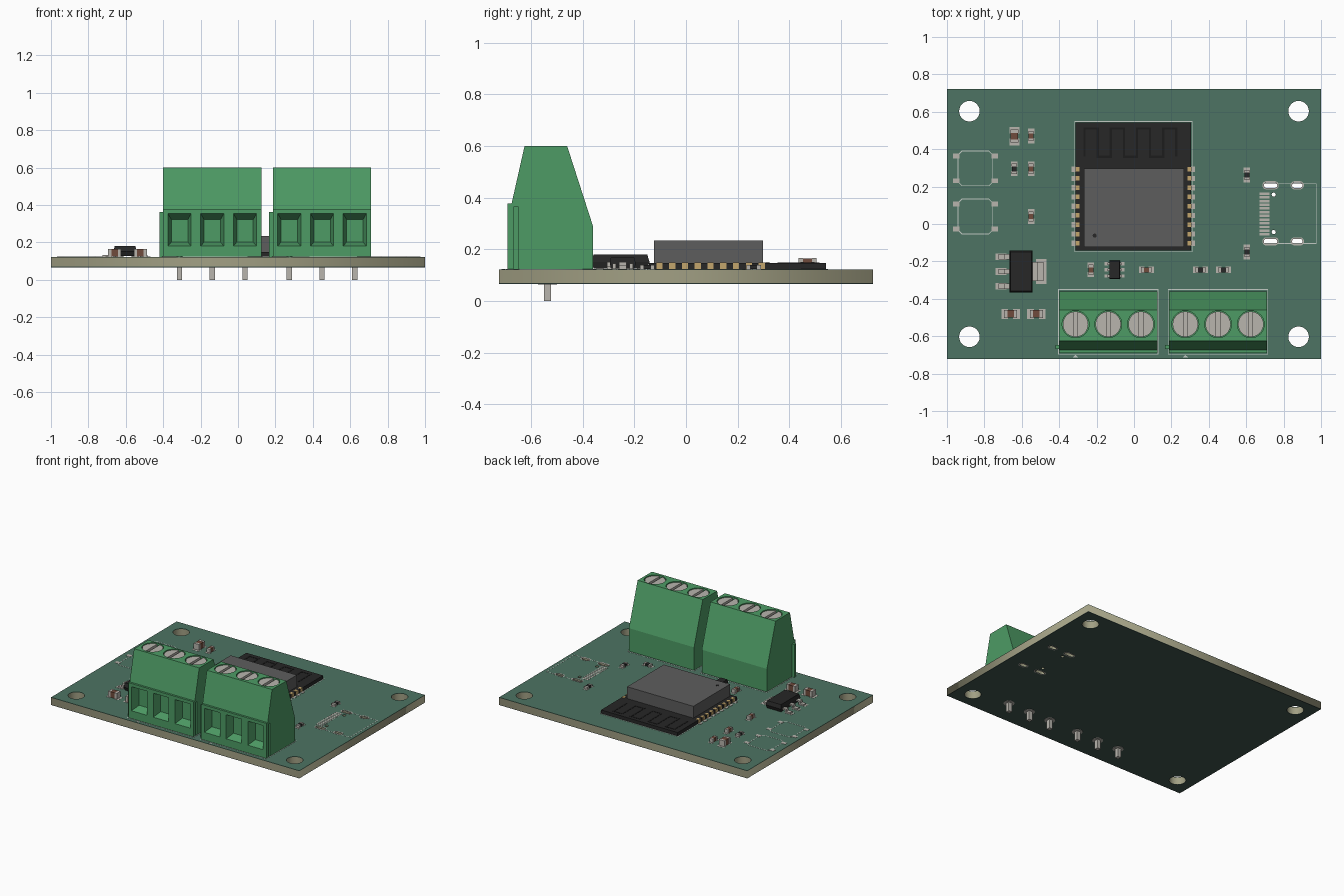
import bpy, bmesh, math
from mathutils import Matrix

if "Cube" in bpy.data.objects:
    bpy.data.objects.remove(bpy.data.objects["Cube"])

def mat(name, r, g, b):
    m = bpy.data.materials.new(name)
    m.diffuse_color = (r, g, b, 1)
    m.use_nodes = True
    m.node_tree.nodes["Principled BSDF"].inputs["Base Color"].default_value = m.diffuse_color
    return m

MASK = mat("mask_green", 0.075, 0.175, 0.125)
UNDER = mat("mask_underside", 0.05, 0.09, 0.075)
CORE = mat("fibreglass", 0.36, 0.35, 0.23)
GREEN = mat("terminal_green", 0.075, 0.33, 0.13)
BLACK = mat("black", 0.02, 0.02, 0.02)
TRACE = mat("trace", 0.012, 0.012, 0.012)
STEEL = mat("shield_grey", 0.11, 0.11, 0.11)
TIN = mat("tin", 0.48, 0.46, 0.42)
GOLD = mat("gold", 0.55, 0.38, 0.15)
BROWN = mat("ceramic_brown", 0.16, 0.07, 0.045)
SILK = mat("silkscreen", 0.55, 0.6, 0.56)
TOP = 0.123                      # board surface

def finish(name, bm, m=None):
    bmesh.ops.recalc_face_normals(bm, faces=bm.faces)
    me = bpy.data.meshes.new(name)
    bm.to_mesh(me)
    bm.free()
    ob = bpy.data.objects.new(name, me)
    bpy.context.collection.objects.link(ob)
    if m:
        me.materials.append(m)
    return ob

def add_box(bm, x0, x1, y0, y1, z0, z1):
    mtx = Matrix.Translation(((x0+x1)/2, (y0+y1)/2, (z0+z1)/2)) @ Matrix.Diagonal((x1-x0, y1-y0, z1-z0, 1))
    bmesh.ops.create_cube(bm, size=1, matrix=mtx)

def boxes(name, items, m):
    bm = bmesh.new()
    for b in items:
        add_box(bm, *b)
    return finish(name, bm, m)

def add_cyl(bm, x, y, z0, z1, r, n=32):
    bmesh.ops.create_cone(bm, cap_ends=True, segments=n, radius1=r, radius2=r, depth=z1-z0,
                          matrix=Matrix.Translation((x, y, (z0+z1)/2)))

def add_loft(bm, a, b):
    # joins two equal closed loops and caps them
    va, vb = [bm.verts.new(p) for p in a], [bm.verts.new(p) for p in b]
    n = len(va)
    bm.faces.new(va)
    bm.faces.new(vb)
    for i in range(n):
        bm.faces.new((va[i], va[(i+1) % n], vb[(i+1) % n], vb[i]))

def rect(cx, cy, w, h):
    return [(cx-w/2, cy-h/2), (cx+w/2, cy-h/2), (cx+w/2, cy+h/2), (cx-w/2, cy+h/2)]

def slot(x, y, r, half=0.0, n=32):
    # circle, or a slot stretched along x
    pts = []
    for i in range(n):
        a = 2*math.pi*(i+0.5)/n
        pts.append((x + r*math.cos(a) + math.copysign(half, math.cos(a)), y + r*math.sin(a)))
    return pts

def plate(name, loops, z0, z1, m):
    # filled flat shape with holes, extruded
    cu = bpy.data.curves.new(name, 'CURVE')
    cu.dimensions, cu.fill_mode, cu.extrude = '2D', 'BOTH', (z1-z0)/2
    for loop in loops:
        sp = cu.splines.new('POLY')
        sp.points.add(len(loop)-1)
        for p, (x, y) in zip(sp.points, loop):
            p.co = (x, y, 0, 1)
        sp.use_cyclic_u = True
    tmp = bpy.data.objects.new("tmp", cu)
    bpy.context.collection.objects.link(tmp)
    bpy.context.view_layer.update()
    me = bpy.data.meshes.new_from_object(tmp.evaluated_get(bpy.context.evaluated_depsgraph_get()))
    bpy.data.objects.remove(tmp)
    bm = bmesh.new()
    bm.from_mesh(me)
    bmesh.ops.remove_doubles(bm, verts=bm.verts, dist=1e-5)
    bmesh.ops.translate(bm, verts=bm.verts, vec=(0, 0, (z0+z1)/2))
    return finish(name, bm, m)

# circuit board: core plus mask on both sides, with mounting and socket holes
usb = [(x, y, 0.014, h) for x, h in ((0.73, 0.022), (0.873, 0.014)) for y in (0.207, -0.093)]
holes = [slot(x, y, 0.055) for x in (-0.88, 0.88) for y in (-0.603, 0.603)]
holes += [slot(*s) for s in usb] + [slot(0.747, y, 0.011) for y in (0.157, -0.043)]
outline = rect(0, 0, 2, 1.446)
plate("board_core", [outline] + holes, 0.07, 0.12, CORE)
plate("board_top_mask", [outline] + holes, 0.12, TOP, MASK)
plate("board_bottom_mask", [outline] + holes, 0.067, 0.07, UNDER)
for i, (x, y, r, h) in enumerate(usb):
    for side, z in (("top", TOP), ("bottom", 0.066)):
        plate(f"socket_ring_{side}_{i}", [slot(x, y, r+0.008, h), slot(x, y, r, h)], z, z+0.001, TIN)

# screw terminal blocks
side_profile = [(-0.69, TOP), (-0.69, 0.378), (-0.675, 0.378), (-0.625, 0.6),
                (-0.46, 0.6), (-0.36, 0.29), (-0.36, TOP)]
for k, x0 in enumerate((-0.40, 0.187)):
    x1 = x0 + 0.525
    xs = [x0 + 0.0875 + 0.175*i for i in range(3)]
    bm = bmesh.new()
    add_loft(bm, [(x0, y, z) for y, z in side_profile], [(x1, y, z) for y, z in side_profile])
    block = finish(f"terminal_block_{k+1}", bm, GREEN)
    cut = bmesh.new()
    for x in xs:
        add_loft(cut, [(a, -0.70, b) for a, b in rect(x, 0.268, 0.13, 0.184)],
                 [(a, -0.63, b) for a, b in rect(x, 0.262, 0.088, 0.12)])
        add_cyl(cut, x, -0.536, 0.52, 0.65, 0.072)
    add_box(cut, x1-0.018, x1+0.05, -0.668, -0.648, 0.10, 0.365)
    cutter = finish("terminal_cutter", cut, GREEN)
    cutter.hide_render = True
    mod = block.modifiers.new("openings", 'BOOLEAN')
    mod.object, mod.operation, mod.solver = cutter, 'DIFFERENCE', 'EXACT'
    bpy.context.view_layer.objects.active = block
    bpy.ops.object.modifier_apply(modifier=mod.name)
    bpy.data.objects.remove(cutter)
    boxes(f"terminal_rib_{k+1}", [(x0-0.02, x0, -0.668, -0.648, TOP, 0.362)], GREEN)
    # slotted screws: two half discs over a base disc
    bm = bmesh.new()
    for x in xs:
        add_cyl(bm, x, -0.536, 0.515, 0.575, 0.068)
        for s in (-1, 1):
            lim = math.acos(0.01/0.068)
            arc = [(x + s*0.068*math.cos(-lim + 2*lim*i/16), -0.536 + 0.068*math.sin(-lim + 2*lim*i/16))
                   for i in range(17)]
            add_loft(bm, [(a, b, 0.575) for a, b in arc], [(a, b, 0.595) for a, b in arc])
    finish(f"terminal_screws_{k+1}", bm, TIN)
    boxes(f"terminal_pins_{k+1}", [(x-0.014, x+0.014, -0.55, -0.522, 0, 0.13) for x in xs], TIN)
    bm = bmesh.new()
    for x in xs:
        add_cyl(bm, x, -0.536, 0.065, 0.068, 0.036)
    finish(f"terminal_pads_{k+1}", bm, TIN)
    plate(f"terminal_outline_{k+1}", [rect((x0+x1)/2, -0.523, 0.536, 0.35), rect((x0+x1)/2, -0.523, 0.528, 0.342)],
          TOP, TOP+0.001, SILK)
    plate(f"terminal_marker_{k+1}", [[(xs[0]-0.016, -0.715), (xs[0]+0.016, -0.715), (xs[0], -0.7)]],
          TOP, TOP+0.001, SILK)

# radio module: carrier, shield can, edge contacts, antenna trace
boxes("module_carrier", [(-0.312, 0.305, -0.143, 0.542, TOP, 0.148)], BLACK)
boxes("module_shield", [(-0.268, 0.266, -0.124, 0.298, 0.148, 0.234)], STEEL)
bm = bmesh.new()
add_cyl(bm, -0.21, -0.062, 0.23, 0.2355, 0.011, 16)
finish("module_pin_mark", bm, BLACK)
ys = [0.293 - 0.0495*i for i in range(9)]
boxes("module_contacts", [(x-0.011, x+0.011, y-0.012, y+0.012, TOP, 0.15)
                          for x in (-0.303, 0.296) for y in ys], GOLD)
boxes("module_pads", [(x-0.02, x+0.02, y-0.014, y+0.014, TOP, TOP+0.002)
                      for x in (-0.313, 0.306) for y in ys], TIN)
trace = [(-0.27 + 0.07*i, -0.258 + 0.07*i, 0.36, 0.51, 0.147, 0.1495) for i in range(8)]
trace += [(-0.27 + 0.07*i, -0.188 + 0.07*i, (0.51, 0.36)[i % 2]-0.006, (0.51, 0.36)[i % 2]+0.006, 0.147, 0.1495)
          for i in range(7)]
boxes("module_antenna", trace, TRACE)
plate("module_outline", [rect(-0.003, 0.2, 0.632, 0.7), rect(-0.003, 0.2, 0.624, 0.692)], TOP, TOP+0.001, SILK)

# chips with bent leads
def chip(name, cx, cy, w, l, h, leads):
    bm = bmesh.new()
    zs = (TOP+0.004, TOP+h*0.5, TOP+h)
    for z0, z1, s0, s1 in ((zs[0], zs[1], 0.92, 1), (zs[1], zs[2], 1, 0.92)):
        add_loft(bm, [(a, b, z0) for a, b in rect(cx, cy, w*s0, l*s0)],
                 [(a, b, z1) for a, b in rect(cx, cy, w*s1, l*s1)])
    finish(name + "_body", bm, BLACK)
    metal, pads = [], []
    for side, y, lw, reach in leads:
        t = min(0.01, reach*0.2)
        e = cx + side*w/2
        for a, b, z0, z1 in ((-0.01, 0.5*reach, zs[1]-t, zs[1]), (0.5*reach-t, 0.5*reach, TOP, zs[1]),
                             (0.5*reach-t, reach, TOP+0.001, TOP+0.001+t)):
            p, q = sorted((e+side*a, e+side*b))
            metal.append((p, q, y-lw/2, y+lw/2, z0, z1))
        p, q = sorted((e+side*reach*0.3, e+side*reach*1.25))
        pads.append((p, q, y-lw*0.65, y+lw*0.65, TOP, TOP+0.001))
    boxes(name + "_leads", metal, TIN)
    boxes(name + "_pads", pads, TIN)

chip("regulator", -0.604, -0.254, 0.122, 0.226, 0.057,
     [(-1, y, 0.028, 0.06) for y in (-0.333, -0.254, -0.175)] + [(1, -0.254, 0.104, 0.06)])
chip("protection_chip", -0.104, -0.245, 0.056, 0.1, 0.045,
     [(s, -0.245 + 0.033*j, 0.014, 0.02) for s in (-1, 1) for j in (-1, 0, 1)])

# small two-ended parts: x, y, vertical, (length, width, height), colour
CAP, BIG, RES = (0.055, 0.028, 0.028), (0.069, 0.043, 0.043), (0.055, 0.028, 0.017)
parts = [(-0.64, 0.47, 1, BIG, BROWN), (-0.55, 0.47, 1, CAP, BROWN), (-0.64, 0.295, 1, RES, BLACK),
         (-0.55, 0.295, 1, CAP, BROWN), (-0.55, 0.04, 1, CAP, BROWN), (-0.23, -0.245, 1, CAP, BROWN),
         (0.066, -0.245, 0, CAP, BROWN), (0.355, -0.245, 0, RES, BLACK), (0.478, -0.245, 0, RES, BLACK),
         (0.604, 0.262, 1, RES, BLACK), (0.604, -0.15, 1, RES, BLACK),
         (-0.66, -0.48, 0, BIG, BROWN), (-0.522, -0.48, 0, BIG, BROWN)]
for i, (x, y, vert, (l, w, h), m) in enumerate(parts):
    def bar(u0, u1, hw, z0, z1):
        return (x-hw, x+hw, y+u0, y+u1, z0, z1) if vert else (x+u0, x+u1, y-hw, y+hw, z0, z1)
    kind = "resistor" if m is BLACK else "capacitor"
    boxes(f"{kind}_{i}_body", [bar(-l*0.45, l*0.45, w/2-0.001, TOP+0.001, TOP+h-0.001)], m)
    e = l*0.25
    boxes(f"{kind}_{i}_ends", [bar(-l/2, -e, w/2, TOP, TOP+h), bar(e, l/2, w/2, TOP, TOP+h)], TIN)
    boxes(f"{kind}_{i}_pads", [bar(-l*0.72, -l*0.2, w*0.62, TOP, TOP+0.001),
                               bar(l*0.2, l*0.72, w*0.62, TOP, TOP+0.001)], TIN)

# empty button footprints
def chamfered(cx, cy, w, h, c):
    a, b = w/2, h/2
    return [(cx+p, cy+q) for p, q in ((-a, -b+c), (-a+c, -b), (a-c, -b), (a, -b+c),
                                      (a, b-c), (a-c, b), (-a+c, b), (-a, b-c))]
for name, cy in (("upper", 0.297), ("lower", 0.04)):
    plate(f"{name}_button_outline", [chamfered(-0.848, cy, 0.19, 0.19, 0.022),
                                     chamfered(-0.848, cy, 0.182, 0.182, 0.02)], TOP, TOP+0.001, SILK)
    boxes(f"{name}_button_pads", [(x-0.018, x+0.018, cy+d-0.013, cy+d+0.013, TOP, TOP+0.0015)
                                  for x in (-0.95, -0.745) for d in (-0.066, 0.066)], TIN)

# empty socket footprint
boxes("socket_pads", [(0.672, 0.724, -0.062 + 0.0198*i, -0.049 + 0.0198*i, TOP, TOP+0.001) for i in range(12)], TIN)
boxes("socket_outline", [(0.7, 0.975, 0.213, 0.217, TOP, TOP+0.0008), (0.7, 0.975, -0.106, -0.102, TOP, TOP+0.0008),
                         (0.972, 0.976, -0.106, 0.217, TOP, TOP+0.0008)], SILK)
